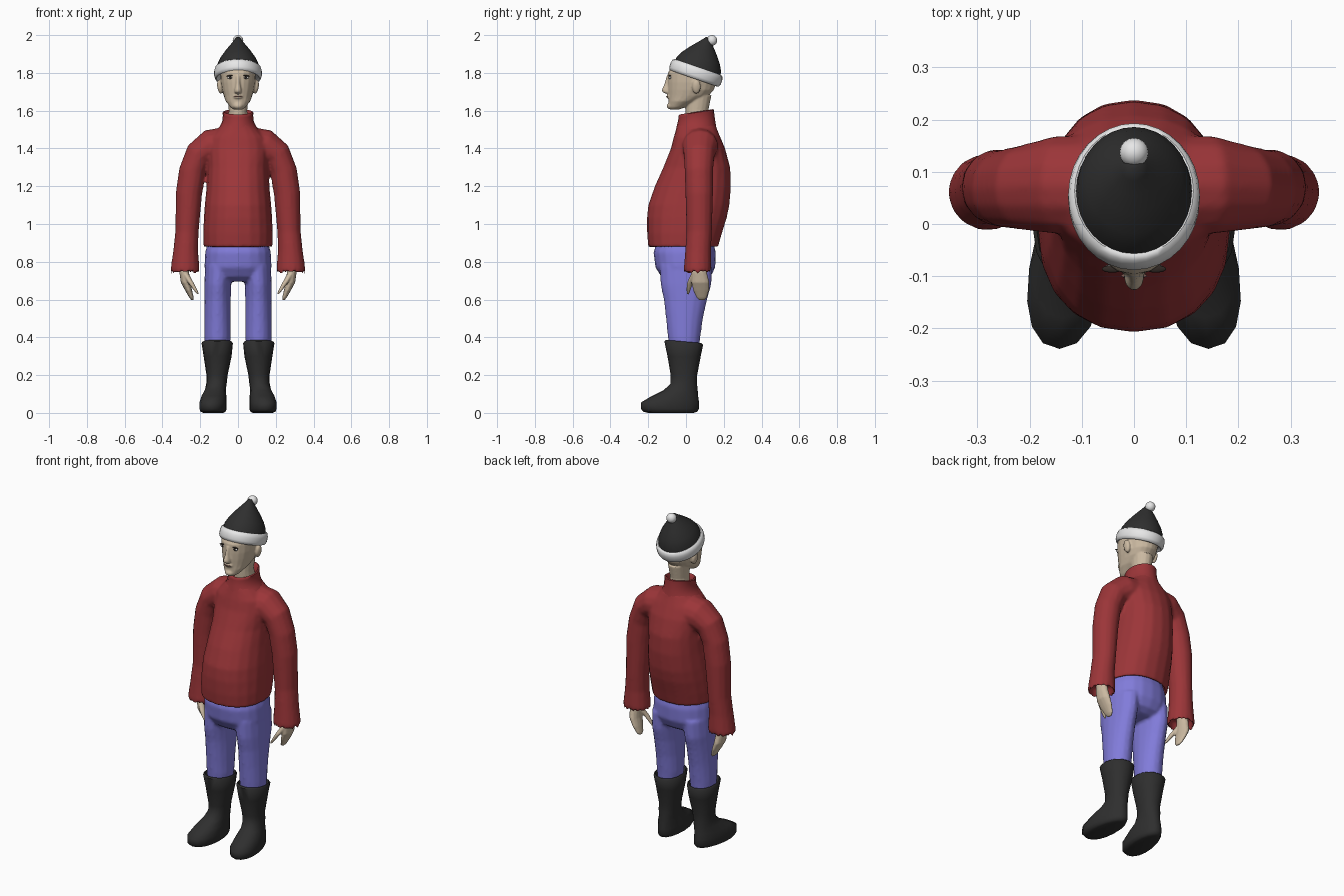
import bpy, bmesh, math
from mathutils import Vector, Matrix


def material(name, rgb):
    m = bpy.data.materials.new(name)
    m.diffuse_color = (*rgb, 1)
    return m


RED = material("sweater red", (0.33, 0.036, 0.04))
BLUE = material("trouser blue", (0.22, 0.20, 0.70))
BLACK = material("boot black", (0.028, 0.028, 0.028))
SKIN = material("skin", (0.60, 0.49, 0.36))
WHITE = material("trim white", (0.80, 0.80, 0.80))
DARK = material("eye dark", (0.03, 0.022, 0.018))
LIP = material("lip brown", (0.20, 0.10, 0.08))


def loft(bm, rings, side=1, n=14, power=2.0):
    """Closed skin through rings (x, y, z, rx, ry, tilt sideways, tilt back)."""
    loops = []
    for r in rings:
        x, y, z, rx, ry, ty, tx = (tuple(r) + (0, 0))[:7]
        ty, tx = math.radians(ty), math.radians(tx)
        u = Vector((math.cos(ty), 0, math.sin(ty))) * rx
        v = Vector((0, math.cos(tx), math.sin(tx))) * ry
        loop = []
        for i in range(n):
            a = 2 * math.pi * i / n
            c, s = math.cos(a), math.sin(a)
            c = math.copysign(abs(c) ** (2 / power), c)
            s = math.copysign(abs(s) ** (2 / power), s)
            p = Vector((x, y, z)) + u * c + v * s
            loop.append(bm.verts.new((p.x * side, p.y, p.z)))
        loops.append(loop)
    for a, b in zip(loops, loops[1:]):
        for i in range(n):
            j = (i + 1) % n
            bm.faces.new((a[i], a[j], b[j], b[i]))
    bm.faces.new(loops[0])
    bm.faces.new(loops[-1])


def ball(bm, loc, size, tilt=0):
    m = (Matrix.Translation(loc) @ Matrix.Rotation(math.radians(tilt), 4, 'Y')
         @ Matrix.Diagonal((*size, 1)))
    bmesh.ops.create_uvsphere(bm, u_segments=16, v_segments=10, radius=1, matrix=m)


def finish(bm, name, mat, voxel=0, smooth=4, angle=60):
    bmesh.ops.recalc_face_normals(bm, faces=bm.faces[:])
    me = bpy.data.meshes.new(name)
    bm.to_mesh(me)
    bm.free()
    me.materials.append(mat)
    ob = bpy.data.objects.new(name, me)
    bpy.context.collection.objects.link(ob)
    if voxel:  # fuse overlapping volumes into one soft skin
        r = ob.modifiers.new("fuse", 'REMESH')
        r.mode = 'VOXEL'
        r.voxel_size = voxel
        r.use_smooth_shade = True
        s = ob.modifiers.new("soften", 'SMOOTH')
        s.factor = 0.5
        s.iterations = smooth
    else:
        bpy.ops.object.select_all(action='DESELECT')
        ob.select_set(True)
        bpy.context.view_layer.objects.active = ob
        bpy.ops.object.shade_smooth_by_angle(angle=math.radians(angle))
    return ob


def body(rows):
    """Rows (z, front y, back y, half width) to centred rings."""
    return [(0, (f + b) / 2, z, w, (b - f) / 2) for z, f, b, w in rows]


# sweater: torso with recessed hem, plus both sleeves
bm = bmesh.new()
loft(bm, body([(0.92, -0.165, 0.15, 0.16), (0.875, -0.18, 0.16, 0.17),
               (0.88, -0.20, 0.17, 0.182), (0.95, -0.206, 0.19, 0.184),
               (1.03, -0.207, 0.215, 0.181), (1.1, -0.20, 0.23, 0.176),
               (1.2, -0.165, 0.238, 0.166), (1.3, -0.12, 0.234, 0.16),
               (1.4, -0.08, 0.207, 0.165), (1.46, -0.065, 0.182, 0.15),
               (1.5, -0.053, 0.165, 0.11), (1.53, -0.045, 0.155, 0.08)]),
     n=20, power=2.25)
for s in (1, -1):
    loft(bm, [(0.06, 0.072, 1.415, 0.10, 0.10, 85), (0.15, 0.075, 1.41, 0.09, 0.095, 73),
              (0.21, 0.07, 1.365, 0.075, 0.082, 42), (0.242, 0.068, 1.28, 0.071, 0.076, 12),
              (0.26, 0.07, 1.16, 0.07, 0.074, 5), (0.27, 0.07, 0.96, 0.062, 0.068, 3),
              (0.277, 0.064, 0.86, 0.066, 0.069), (0.28, 0.061, 0.76, 0.077, 0.074),
              (0.28, 0.061, 0.735, 0.072, 0.070), (0.28, 0.063, 0.79, 0.052, 0.055)], s)
finish(bm, "sweater", RED, 0.009)

# turtleneck collar
bm = bmesh.new()
loft(bm, [(0, 0.055, 1.48, 0.13, 0.112), (0, 0.055, 1.515, 0.098, 0.105),
          (0, 0.055, 1.54, 0.084, 0.1, 0, 3), (0, 0.055, 1.575, 0.08, 0.095, 0, 7),
          (0, 0.055, 1.59, 0.082, 0.095, 0, 9), (0, 0.055, 1.594, 0.076, 0.088, 0, 9),
          (0, 0.055, 1.588, 0.07, 0.08, 0, 9), (0, 0.055, 1.54, 0.066, 0.076)], n=20)
finish(bm, "collar", RED)

# trousers: hips and two legs
bm = bmesh.new()
loft(bm, body([(0.92, -0.15, 0.14, 0.155), (0.85, -0.172, 0.158, 0.174),
               (0.77, -0.162, 0.155, 0.178), (0.72, -0.13, 0.13, 0.16),
               (0.695, -0.09, 0.09, 0.12)]), n=20, power=2.3)
for s in (1, -1):
    loft(bm, [(0.1, 0, 0.78, 0.075, 0.14), (0.107, 0, 0.68, 0.071, 0.135),
              (0.108, -0.003, 0.6, 0.07, 0.115), (0.108, -0.008, 0.5, 0.07, 0.098),
              (0.108, -0.01, 0.4, 0.07, 0.086), (0.11, -0.01, 0.33, 0.064, 0.078)], s, 16)
finish(bm, "trousers", BLUE, 0.009)

# boots, toes turned slightly outward and wider than heels
for s, label in ((1, "left"), (-1, "right")):
    bm = bmesh.new()
    loft(bm, [(0.11, -0.012, 0.34, 0.066, 0.08), (0.11, -0.012, 0.378, 0.076, 0.094, 0, -5),
              (0.11, -0.012, 0.37, 0.083, 0.103, 0, -5), (0.108, -0.01, 0.3, 0.074, 0.088),
              (0.111, -0.011, 0.2, 0.056, 0.07), (0.114, -0.012, 0.155, 0.054, 0.07),
              (0.118, -0.028, 0.12, 0.058, 0.09), (0.122, -0.058, 0.09, 0.066, 0.122),
              (0.124, -0.085, 0.055, 0.07, 0.154), (0.124, -0.085, 0.022, 0.07, 0.154),
              (0.124, -0.083, 0.006, 0.064, 0.142), (0.124, -0.08, 0, 0.052, 0.12)],
         1, 16, 2.15)
    for v in bm.verts:
        if v.co.z < 0.13:
            d = -0.08 - v.co.y
            v.co.x = (0.13 + 0.08 * d) + (v.co.x - 0.124) * (1 + 0.9 * d)
    for v in bm.verts:
        v.co.x *= s
    finish(bm, label + "_boot", BLACK)

# hands: mitten of fingers with a thumb
for s, label in ((1, "left"), (-1, "right")):
    bm = bmesh.new()
    loft(bm, [(0.285, 0.065, 0.81, 0.025, 0.035), (0.284, 0.07, 0.74, 0.026, 0.042),
              (0.278, 0.076, 0.69, 0.025, 0.048), (0.262, 0.08, 0.65, 0.019, 0.043),
              (0.246, 0.083, 0.61, 0.012, 0.028), (0.24, 0.083, 0.596, 0.006, 0.014)], s, 12)
    loft(bm, [(0.28, 0.05, 0.74, 0.018, 0.022), (0.25, 0.022, 0.69, 0.015, 0.017),
              (0.228, 0.014, 0.655, 0.011, 0.012), (0.21, 0.01, 0.627, 0.006, 0.007)], s, 10)
    finish(bm, label + "_hand", SKIN, 0.005, 2)

# head with neck, nose, lips, cheeks and ears
bm = bmesh.new()
loft(bm, body([(1.605, -0.08, -0.04, 0.022), (1.618, -0.093, -0.005, 0.04),
               (1.65, -0.092, 0.06, 0.065), (1.68, -0.094, 0.12, 0.076),
               (1.71, -0.096, 0.148, 0.085), (1.75, -0.097, 0.16, 0.092),
               (1.8, -0.096, 0.165, 0.095), (1.82, -0.083, 0.165, 0.093),
               (1.85, -0.05, 0.15, 0.08), (1.88, -0.02, 0.12, 0.055)]), n=20, power=2.1)
loft(bm, body([(1.52, 0.0, 0.135, 0.055), (1.6, -0.003, 0.118, 0.049),
               (1.68, 0.0, 0.135, 0.056)]), n=16)
loft(bm, [(0, -0.092, 1.785, 0.010, 0.010), (0, -0.098, 1.74, 0.012, 0.017),
          (0, -0.102, 1.712, 0.018, 0.026), (0, -0.1, 1.698, 0.02, 0.026),
          (0, -0.094, 1.69, 0.014, 0.014)], n=12)
ball(bm, (0, -0.093, 1.674), (0.024, 0.011, 0.011))
ball(bm, (0, -0.082, 1.625), (0.026, 0.02, 0.018))
for s in (1, -1):
    ball(bm, (0.096 * s, 0.055, 1.727), (0.014, 0.023, 0.038), 8 * s)
finish(bm, "head", SKIN, 0.005, 3)

# eyes, pupils, brows and mouth line
white, dark = bmesh.new(), bmesh.new()
for s in (1, -1):
    ball(white, (0.041 * s, -0.084, 1.775), (0.016, 0.007, 0.007))
    ball(dark, (0.041 * s, -0.089, 1.775), (0.0065, 0.004, 0.0065))
    ball(dark, (0.042 * s, -0.086, 1.785), (0.02, 0.007, 0.0035), 6 * s)
finish(white, "eyes", WHITE)
finish(dark, "pupils_and_brows", DARK)
bm = bmesh.new()
ball(bm, (0, -0.099, 1.674), (0.025, 0.006, 0.0035))
finish(bm, "mouth", LIP)

# hat: pointed crown and padded brim, leaning back on the head
lean = Matrix.Translation((0, 0.053, 1.80)) @ Matrix.Rotation(math.radians(-19), 4, 'X')
crown = [(0.0, 0.132), (0.05, 0.123), (0.085, 0.104), (0.12, 0.077),
         (0.15, 0.051), (0.175, 0.029), (0.197, 0.012)]
brim = [(-0.02, 0.118), (-0.032, 0.13), (-0.03, 0.138), (-0.015, 0.144), (0.01, 0.144),
        (0.026, 0.139), (0.032, 0.13), (0.025, 0.115)]
for name, rows, mat in (("hat", crown, BLACK), ("hat_brim", brim, WHITE)):
    bm = bmesh.new()
    loft(bm, [(0, 0, h, r * 0.875, r) for h, r in rows], n=32)
    bm.transform(lean)
    finish(bm, name, mat)

# pompom
bm = bmesh.new()
ball(bm, (0, 0.137, 1.972), (0.028, 0.028, 0.028))
finish(bm, "pompom", WHITE)
